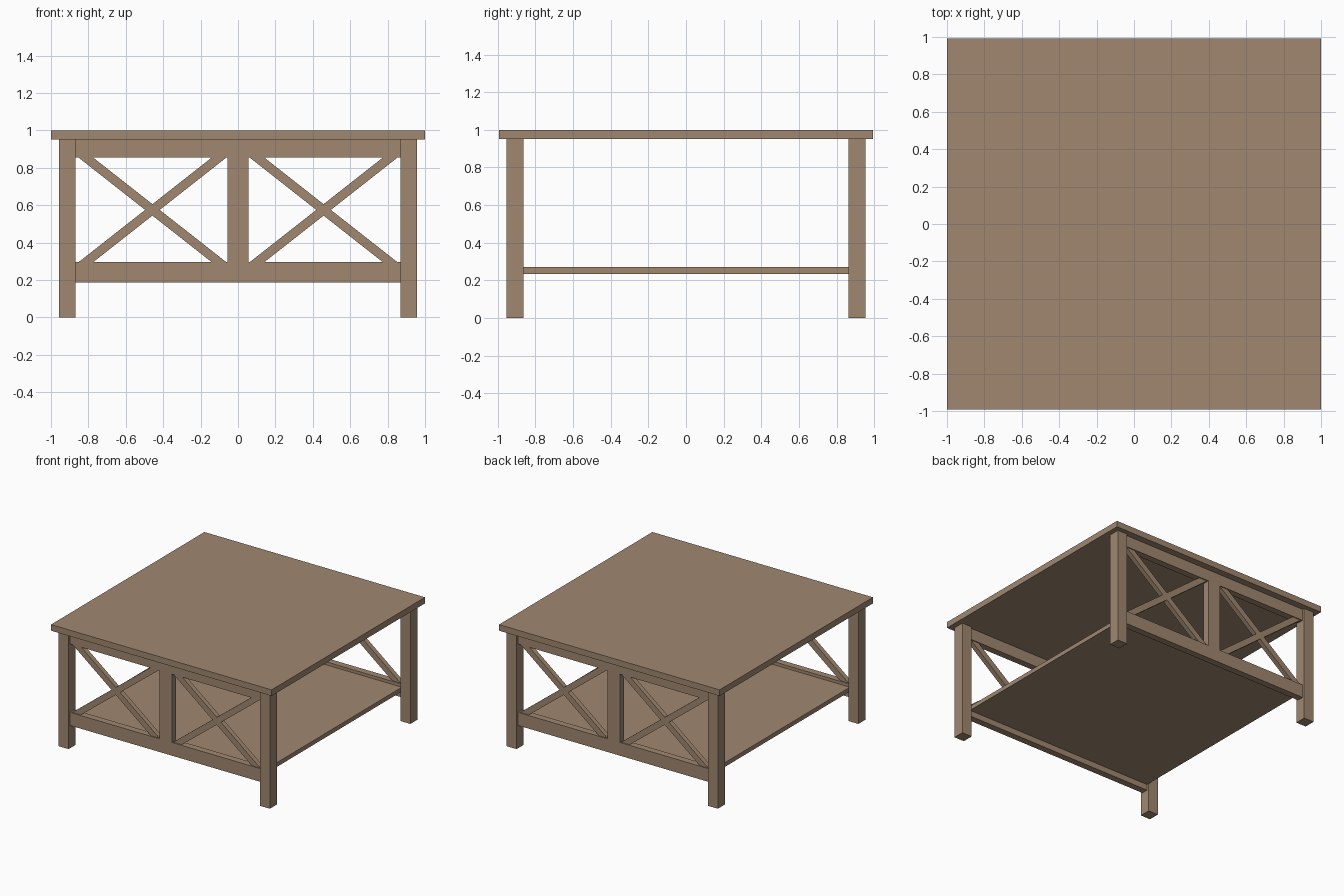
import bpy
import bmesh

cube = bpy.data.objects.get("Cube")
if cube:
    bpy.data.objects.remove(cube, do_unlink=True)

# Weathered wood, used on every part
wood = bpy.data.materials.new("weathered_wood")
wood.use_nodes = True
colour = (0.35, 0.245, 0.163, 1)
wood.diffuse_color = colour
shader = wood.node_tree.nodes["Principled BSDF"]
shader.inputs["Base Color"].default_value = colour
shader.inputs["Roughness"].default_value = 0.8


def slab(name, profile, y0, y1):
    """Extrude an outline in the x-z plane from y0 to y1."""
    bm = bmesh.new()
    face = bm.faces.new([bm.verts.new((x, y0, z)) for x, z in profile])
    grown = bmesh.ops.extrude_face_region(bm, geom=[face])["geom"]
    verts = [v for v in grown if isinstance(v, bmesh.types.BMVert)]
    bmesh.ops.translate(bm, verts=verts, vec=(0, y1 - y0, 0))
    bmesh.ops.recalc_face_normals(bm, faces=bm.faces)
    mesh = bpy.data.meshes.new(name)
    bm.to_mesh(mesh)
    bm.free()
    mesh.materials.append(wood)
    obj = bpy.data.objects.new(name, mesh)
    bpy.context.collection.objects.link(obj)
    return obj


def box(name, x0, x1, y0, y1, z0, z1):
    return slab(name, [(x0, z0), (x1, z0), (x1, z1), (x0, z1)], y0, y1)


LEG_IN, LEG_OUT = 0.868, 0.958
TOP_Z = 0.95
RAIL_LOW, RAIL_HIGH = 0.295, 0.855    # opening between the rails
POST = 0.057                          # half width of the centre post
BAR = 0.039                           # half width of a brace, along x

# Top and shelf
box("table_top", -1, 1, -0.993, 0.993, TOP_Z, 1)
box("shelf", -LEG_IN, LEG_IN, -0.885, 0.885, 0.235, 0.27)

for end, s in (("front", -1), ("back", 1)):
    # Legs
    for side, t in (("left", 1), ("right", -1)):
        xs = sorted((t * LEG_IN, t * LEG_OUT))
        ys = sorted((s * 0.864, s * 0.955))
        box(f"{end}_{side}_leg", *xs, *ys, 0, TOP_Z)

    # Rails and centre post, set back from the leg faces
    ys = sorted((s * 0.882, s * 0.937))
    box(f"{end}_upper_rail", -LEG_IN, LEG_IN, *ys, RAIL_HIGH, TOP_Z)
    box(f"{end}_lower_rail", -LEG_IN, LEG_IN, *ys, 0.187, RAIL_LOW)
    box(f"{end}_centre_post", -POST, POST, *ys, RAIL_LOW, RAIL_HIGH)

    # Crossed braces in each panel
    ys = sorted((s * 0.89, s * 0.929))
    for side, t in (("left", 1), ("right", -1)):
        inner, outer = t * (POST + BAR + 0.005), t * (LEG_IN - BAR - 0.015)
        for lean, low, high in (("rising", inner, outer),
                                ("falling", outer, inner)):
            slab(f"{end}_{side}_{lean}_brace",
                 [(low - BAR, RAIL_LOW), (low + BAR, RAIL_LOW),
                  (high + BAR, RAIL_HIGH), (high - BAR, RAIL_HIGH)], *ys)
